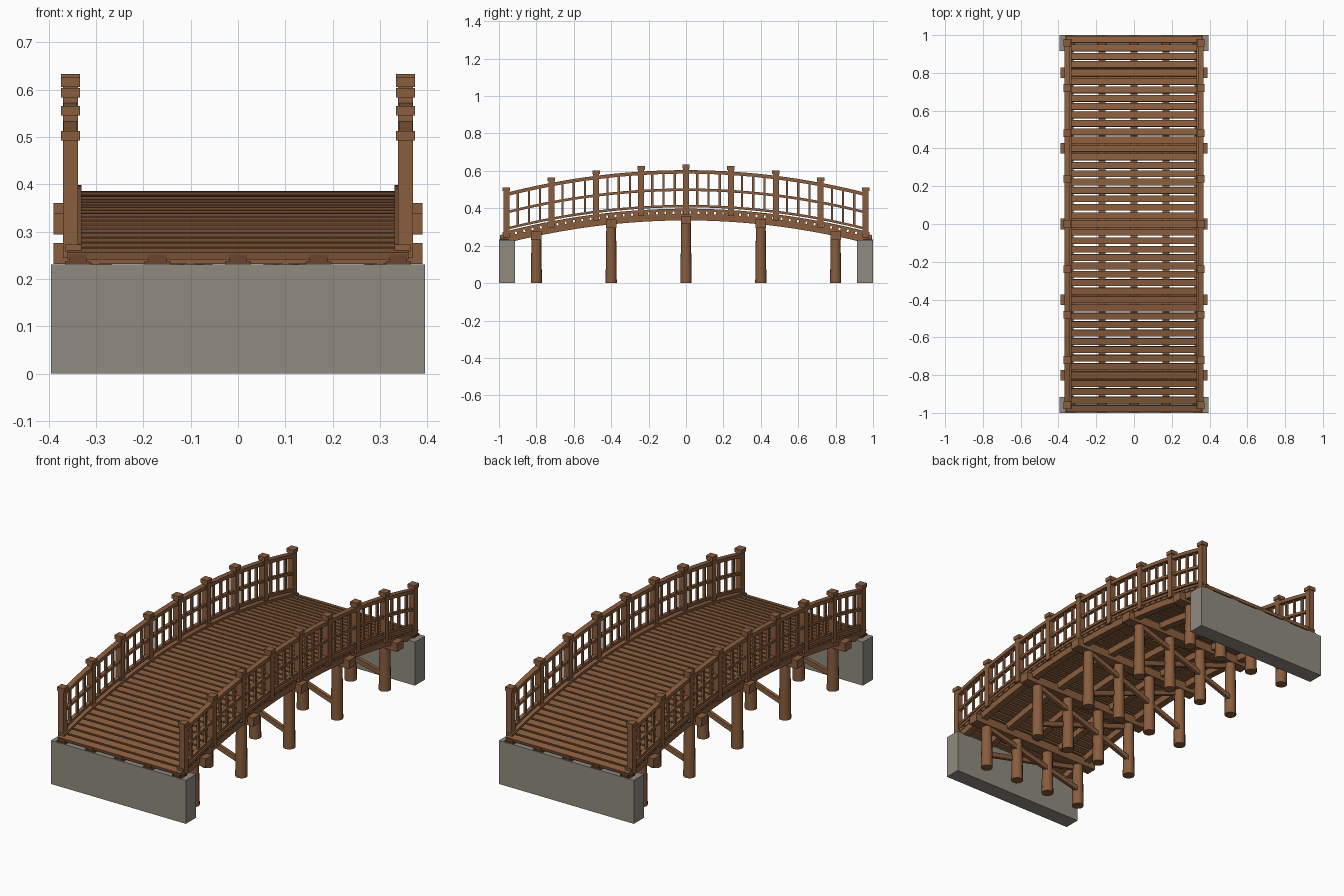
import bpy, bmesh, math
from mathutils import Vector, Matrix

if "Cube" in bpy.data.objects:
    bpy.data.objects.remove(bpy.data.objects["Cube"])

def material(name, col):
    m = bpy.data.materials.new(name)
    m.diffuse_color = (*col, 1)
    m.use_nodes = True
    m.node_tree.nodes["Principled BSDF"].inputs["Base Color"].default_value = m.diffuse_color
    return m

WOOD = material("brown wood", (0.25, 0.11, 0.047))
DARK = material("dark wood", (0.14, 0.06, 0.026))
STONE = material("grey stone", (0.28, 0.26, 0.215))
RISE = 0.131

def arch(y):
    """Drop of the arch at position y, relative to the crown."""
    return -RISE * y * y

def tilt(y):
    return math.atan(-2 * RISE * y)

def finish(bm, name, mat):
    bmesh.ops.recalc_face_normals(bm, faces=bm.faces)
    me = bpy.data.meshes.new(name)
    bm.to_mesh(me)
    bm.free()
    me.materials.append(mat)
    ob = bpy.data.objects.new(name, me)
    bpy.context.collection.objects.link(ob)
    return ob

def box(bm, c, s, rot=None):
    m = Matrix.Translation(c) @ (rot or Matrix()) @ Matrix.Diagonal((*s, 1))
    bmesh.ops.create_cube(bm, size=1, matrix=m)

def sweep(bm, x, w, z0, z1, y_end, n=36):
    """Rectangular bar following the arch; z0 and z1 are heights at the crown."""
    prev = None
    for i in range(n + 1):
        y = -y_end + 2 * y_end * i / n
        d = arch(y)
        ring = [bm.verts.new((x + a * w / 2, y, z + d))
                for a, z in ((-1, z0), (1, z0), (1, z1), (-1, z1))]
        if prev:
            for k in range(4):
                bm.faces.new((prev[k], prev[(k + 1) % 4], ring[(k + 1) % 4], ring[k]))
        else:
            bm.faces.new(ring)
        prev = ring
    bm.faces.new(prev)

# Stone abutments
for side, label in ((-1, "front"), (1, "back")):
    bm = bmesh.new()
    box(bm, (0, side * 0.9575, 0.115), (0.79, 0.085, 0.23))
    finish(bm, label + "_abutment", STONE)

# Arched stringers and the bearing blocks under their ends
STRINGERS = (-0.338, -0.17, 0, 0.17, 0.338)
bm = bmesh.new()
for x in STRINGERS:
    sweep(bm, x, 0.036, 0.335, 0.371, 0.985)
finish(bm, "stringers", WOOD)
bm = bmesh.new()
for x in STRINGERS:
    for s in (-1, 1):
        box(bm, (x, s * 0.972, 0.233), (0.054, 0.05, 0.008))
        box(bm, (x, s * 0.977, 0.242), (0.037, 0.036, 0.02))
finish(bm, "bearing_blocks", DARK)

# Deck planks
bm = bmesh.new()
N = 45
for i in range(N):
    y = -0.976 + 1.952 * i / (N - 1)
    box(bm, (0, y, 0.3775 + arch(y)), (0.72, 0.035, 0.016), Matrix.Rotation(tilt(y), 4, 'X'))
finish(bm, "deck_planks", WOOD)

# Trestle bents: piles, cap beam and crossed braces
for n, y in enumerate((-0.8, -0.4, 0, 0.4, 0.8), 1):
    top = 0.36 + arch(y)
    bm = bmesh.new()
    for x in (-0.3, -0.1, 0.1, 0.3):
        h = top - 0.03
        bmesh.ops.create_cone(bm, cap_ends=True, segments=14, radius1=0.03, radius2=0.026,
                              depth=h, matrix=Matrix.Translation((x, y, h / 2)))
    ob = finish(bm, f"piles_{n}", WOOD)
    for p in ob.data.polygons:
        p.use_smooth = len(p.vertices) == 4
    ob.data.set_sharp_from_angle(angle=math.radians(40))
    bm = bmesh.new()
    box(bm, (0, y, top - 0.0225), (0.78, 0.056, 0.045))
    finish(bm, f"cap_beam_{n}", WOOD)
    bm = bmesh.new()
    lo, hi = 0.085, top - 0.05
    length = math.hypot(0.6, hi - lo)
    for s in (-1, 1):
        ang = -s * math.atan2(hi - lo, 0.6)
        box(bm, (0, y + s * 0.012, (lo + hi) / 2), (length, 0.018, 0.025),
            Matrix.Rotation(ang, 4, 'Y'))
    finish(bm, f"cross_braces_{n}", WOOD)

# Railings on both sides
POSTS = [-0.96 + 0.24 * i for i in range(9)]
for s, label in ((-1, "left"), (1, "right")):
    x = s * 0.354
    # long rails and the curb at deck level
    for name, cx, w, z0, z1, ye in (("top_rail", x, 0.028, 0.585, 0.604, 0.97),
                                    ("middle_rail", x, 0.018, 0.492, 0.506, 0.965),
                                    ("lower_rail", x, 0.018, 0.405, 0.418, 0.965),
                                    ("curb", s * 0.347, 0.034, 0.384, 0.398, 0.98)):
        bm = bmesh.new()
        sweep(bm, cx, w, z0, z1, ye)
        finish(bm, f"{label}_{name}", WOOD)
    # posts with square caps
    bm = bmesh.new()
    caps = bmesh.new()
    for y in POSTS:
        d = arch(y)
        box(bm, (x, y, 0.49 + d), (0.032, 0.032, 0.25))
        box(caps, (x, y, 0.623 + d), (0.04, 0.04, 0.02))
    finish(bm, label + "_rail_posts", WOOD)
    finish(caps, label + "_post_caps", WOOD)
    # thin balusters between posts
    bm = bmesh.new()
    for a in POSTS[:-1]:
        for k in (1, 2, 3):
            y = a + 0.06 * k
            box(bm, (x, y, 0.5 + arch(y)), (0.012, 0.012, 0.18))
    finish(bm, label + "_balusters", WOOD)
